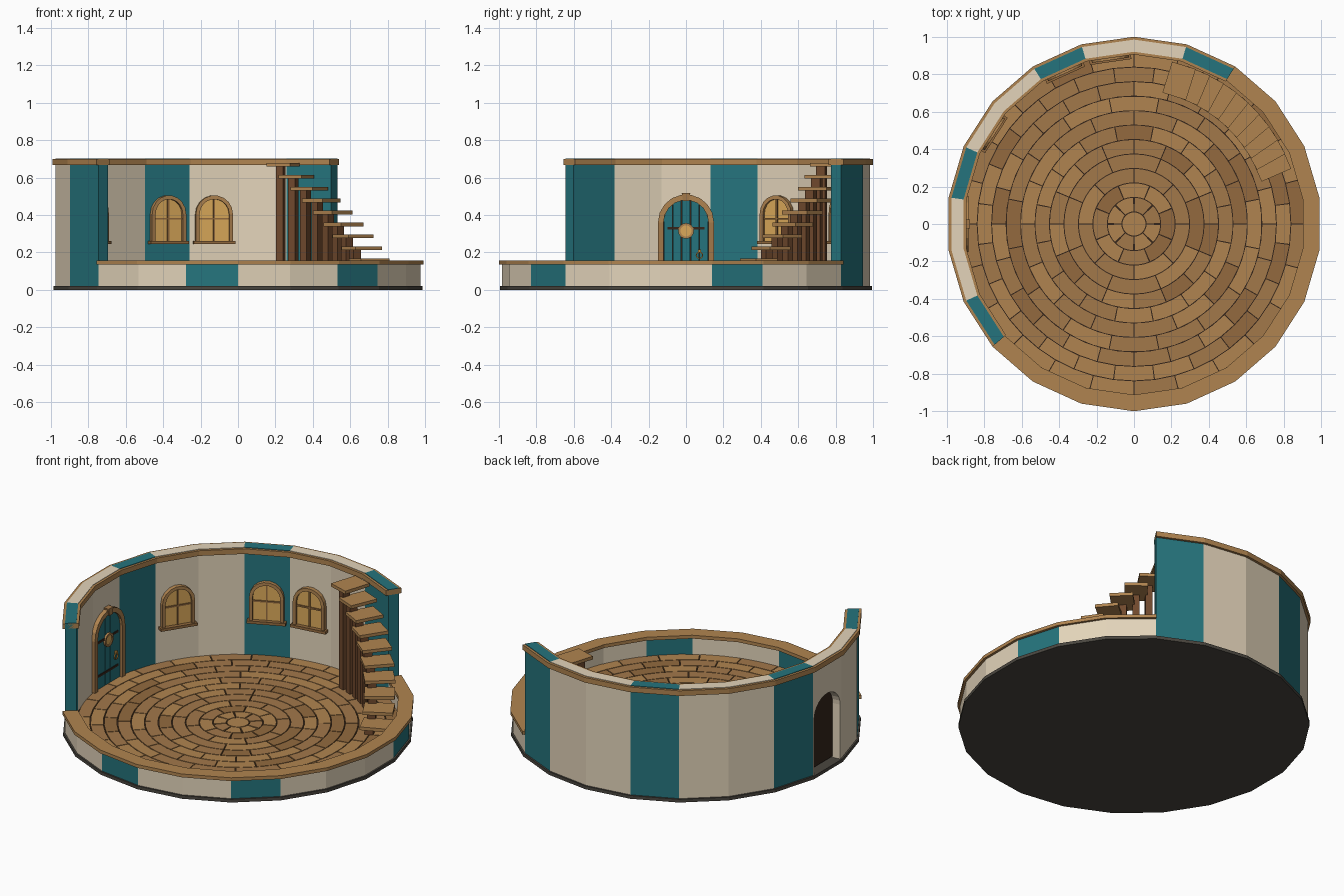
import bpy, bmesh, random
from math import sin, cos, pi, radians, sqrt

if "Cube" in bpy.data.objects:
    bpy.data.objects.remove(bpy.data.objects["Cube"])

random.seed(4)
N = 22
H = pi / N                      # half the angle of one wall panel
HEX = dict(cream='E3D4BA', teal='25747D', wood='B08450', mid='A2784A', dark='936A3E',
           post='70492D', bed='35251A', stone='4A463F', gold='DBA95A', brass='C08A3C')


def linear(h):
    c = [int(h[i:i + 2], 16) / 255 for i in (0, 2, 4)]
    return [x / 12.92 if x < .04 else ((x + .055) / 1.055) ** 2.4 for x in c] + [1]


MATS = {}
for key, h in HEX.items():
    MATS[key] = bpy.data.materials.new(key)
    MATS[key].diffuse_color = linear(h)
PARTS = {}


def loft(name, lower, upper, mat):
    """Closed solid between two matching outlines, added to the named part."""
    bm, mats = PARTS.setdefault(name, (bmesh.new(), []))
    if mat not in mats:
        mats.append(mat)
    a = [bm.verts.new(p) for p in lower]
    b = [bm.verts.new(p) for p in upper]
    n = len(a)
    faces = [bm.faces.new(a[::-1]), bm.faces.new(b)]
    faces += [bm.faces.new((a[i], a[(i + 1) % n], b[(i + 1) % n], b[i])) for i in range(n)]
    for f in faces:
        f.material_index = mats.index(mat)


def prism(name, outline, ang, d0, d1, mat, taper=1):
    """Outline (sideways, height) facing the room centre, pushed outward from d0 to d1."""
    def at(u, d, z):
        return (d * cos(ang) + u * sin(ang), d * sin(ang) - u * cos(ang), z)
    loft(name, [at(u, d0, z) for u, z in outline],
         [at(u * taper, d1, z) for u, z in outline], mat)


def rect(u0, u1, z0, z1):
    return [(u0, z0), (u1, z0), (u1, z1), (u0, z1)]


def arc(cz, r, t0, t1, n, cu=0):
    return [(cu + r * cos(t0 + (t1 - t0) * i / n), cz + r * sin(t0 + (t1 - t0) * i / n))
            for i in range(n + 1)]


def blocks(name, ang, cz, r0, r1, t0, t1, n, d0, d1, mat, cu=0):
    """Row of wedge blocks forming an arch or a ring."""
    p, q = arc(cz, r0, t0, t1, n, cu), arc(cz, r1, t0, t1, n, cu)
    for i in range(n):
        prism(name, [p[i], q[i], q[i + 1], p[i + 1]], ang, d0, d1, mat)


def mid(s):
    return pi / 2 + (2 * s + 1) * H


def panel(name, s, r0, r1, z0, z1, mat):
    w = r0 * sin(H)
    prism(name, rect(-w, w, z0, z1), mid(s), r0 * cos(H), r1 * cos(H), mat, r1 / r0)


def disc(name, r, z0, z1, mat, n=N):
    ring = [(r * cos(pi / 2 + 2 * pi * i / n), r * sin(pi / 2 + 2 * pi * i / n)) for i in range(n)]
    loft(name, [(x, y, z0) for x, y in ring], [(x, y, z1) for x, y in ring], mat)


# Base and floor bed
disc('base', .995, 0, .02, 'stone')
disc('floor_bed', .925, .015, .031, 'bed')

# Floor planks in rings
disc('floor_centre', .062, .03, .038, 'wood', 24)
step, gap = .0773, .0025
for i in range(11):
    r0, r1 = .065 + i * step + gap, .065 + (i + 1) * step - gap
    count = 8 if i < 4 else 16 if i < 8 else 24
    for k in range(count):
        a0 = 2 * pi * (k + .5 * (i % 2)) / count + gap / r0
        a1 = a0 + 2 * pi / count - 2 * gap / r0
        m = 48 // count
        ts = [a0 + (a1 - a0) * j / m for j in range(m + 1)]
        xy = [(r0 * cos(t), r0 * sin(t)) for t in ts] + [(r1 * cos(t), r1 * sin(t)) for t in ts[::-1]]
        mat = random.choice(('wood', 'mid', 'mid', 'wood', 'dark'))
        loft('floor_planks', [(x, y, .03) for x, y in xy], [(x, y, .038) for x, y in xy], mat)

# Outer wall: ten tall panels, twelve low ones
TEAL = (-2, 1, 4, 7, 10, 13, 17)
SPRING, OPEN = .36, .12
for s in range(-2, 20):
    col = 'teal' if s in TEAL else 'cream'
    if s >= 8:
        panel('low_wall', s, .92, .985, .02, .14, col)
        panel('low_wall_cap', s, .912, 1, .136, .157, 'wood')
        continue
    panel('wall_trim', s, .905, 1, .668, .70, 'wood')
    if s != 5:
        panel('tall_wall', s, .92, .985, .02, .703, col)
        continue
    # Panel with the arched doorway
    w = .92 * sin(H)
    outline = [(-w, .02), (-OPEN, .02)] + arc(SPRING, OPEN, pi, 0, 14) + \
              [(OPEN, .02), (w, .02), (w, .515), (-w, .515)]
    prism('tall_wall', outline, mid(s), .92 * cos(H), .985 * cos(H), col, .985 / .92)
    panel('tall_wall', s, .92, .985, .515, .703, col)

# Door: backing, boards, frame, porthole, hinges, handle
A = mid(5)
prism('door_back', [(-.12, .03)] + arc(SPRING, .12, pi, 0, 14) + [(.12, .03)], A, .912, .93, 'bed')
for k in range(5):
    u0, u1 = -.12 + k * .048 + .0015, -.12 + (k + 1) * .048 - .0015
    us = [u1 + (u0 - u1) * j / 4 for j in range(5)]
    prism('door_boards', [(u0, .038), (u1, .038)] +
          [(u, SPRING + sqrt(max(0, .12 ** 2 - u * u))) for u in us], A, .9, .914, 'teal')
for sgn in (-1, 1):
    u = sorted((sgn * .12, sgn * .15))
    prism('door_frame', rect(*u, .036, SPRING), A, .884, .915, 'mid')
blocks('door_frame', A, SPRING, .12, .15, 0, pi, 9, .884, .915, 'wood')
prism('door_keystone', [(-.016, .474), (.016, .474), (.023, .518), (-.023, .518)], A, .877, .912, 'mid')
for z in (.12, .33):
    prism('door_hinges', rect(-.1, .1, z - .007, z + .007), A, .896, .902, 'bed')
blocks('door_porthole', A, .315, .03, .042, 0, 2 * pi, 16, .888, .904, 'wood')
prism('door_porthole_glass', arc(.315, .031, 0, 2 * pi * 15 / 16, 15), A, .894, .903, 'gold')
blocks('door_handle', A, .185, .014, .02, 0, 2 * pi, 12, .889, .895, 'brass', .072)
prism('door_handle', rect(.064, .08, .2, .216), A, .887, .902, 'brass')

# Arched windows
for s in (0, 1, 3):
    a, cz = mid(s), .405
    prism('window_panes', [(-.085, .26)] + arc(cz, .085, pi, 0, 12) + [(.085, .26)],
          a, .9, .914, 'gold')
    for sgn in (-1, 1):
        u = sorted((sgn * .08, sgn * .1))
        prism('window_frames', rect(*u, .26, cz), a, .884, .914, 'mid')
    blocks('window_frames', a, cz, .08, .1, 0, pi, 9, .884, .914, 'wood')
    prism('window_bars', rect(-.005, .005, .26, .486), a, .893, .905, 'dark')
    prism('window_bars', rect(-.082, .082, .375, .385), a, .893, .905, 'dark')
    prism('window_sills', rect(-.112, .112, .245, .262), a, .874, .914, 'dark')

# Curved staircase: ten treads, each on its own post
for i in range(10):
    a, z = radians(23.65 + 5.43 * i), .095 + .0637 * i
    prism('stair_treads', rect(-.066, .066, z - .01, z + .01), a, .715, .888, 'wood')
    prism('stair_posts', rect(-.02, .02, .036, z - .009), a, .735, .785, 'post')

for name, (bm, mats) in PARTS.items():
    bmesh.ops.recalc_face_normals(bm, faces=bm.faces[:])
    me = bpy.data.meshes.new(name)
    bm.to_mesh(me)
    bm.free()
    for m in mats:
        me.materials.append(MATS[m])
    bpy.context.collection.objects.link(bpy.data.objects.new(name, me))

for m in bpy.data.materials:
    if m.users and not m.is_grease_pencil:
        m.use_nodes = True
        m.node_tree.nodes["Principled BSDF"].inputs["Base Color"].default_value = m.diffuse_color
